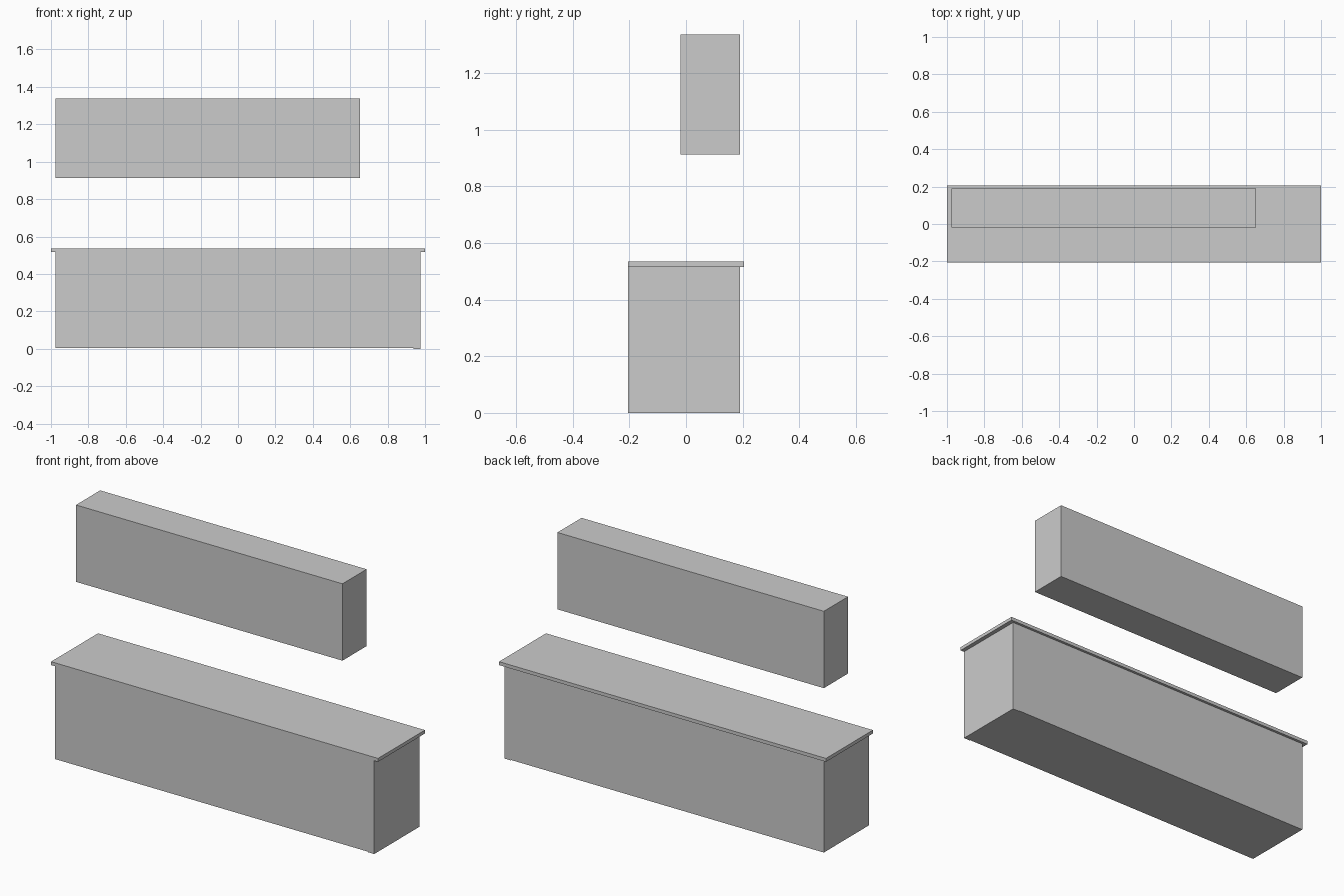
import bpy

if "Cube" in bpy.data.objects:
    bpy.data.objects.remove(bpy.data.objects["Cube"])


def box(name, x, y, z):
    """Box spanning the given (min, max) ranges."""
    bpy.ops.mesh.primitive_cube_add(size=1, location=[sum(r) / 2 for r in (x, y, z)])
    ob = bpy.context.object
    ob.name = name
    ob.scale = [r[1] - r[0] for r in (x, y, z)]
    bpy.ops.object.transform_apply(location=False, rotation=False, scale=True)
    return ob


# Base cabinet with its end filler panel
box("base_cabinet", (-0.977, 0.938), (-0.205, 0.191), (0.003, 0.516))
box("end_panel", (0.938, 0.977), (-0.205, 0.191), (0, 0.516))

# Worktop overhanging the ends and back
box("worktop", (-1, 1), (-0.205, 0.205), (0.516, 0.535))

# Wall cabinet floating above, flush with the left end and back
box("wall_cabinet", (-0.977, 0.653), (-0.02, 0.191), (0.912, 1.337))
